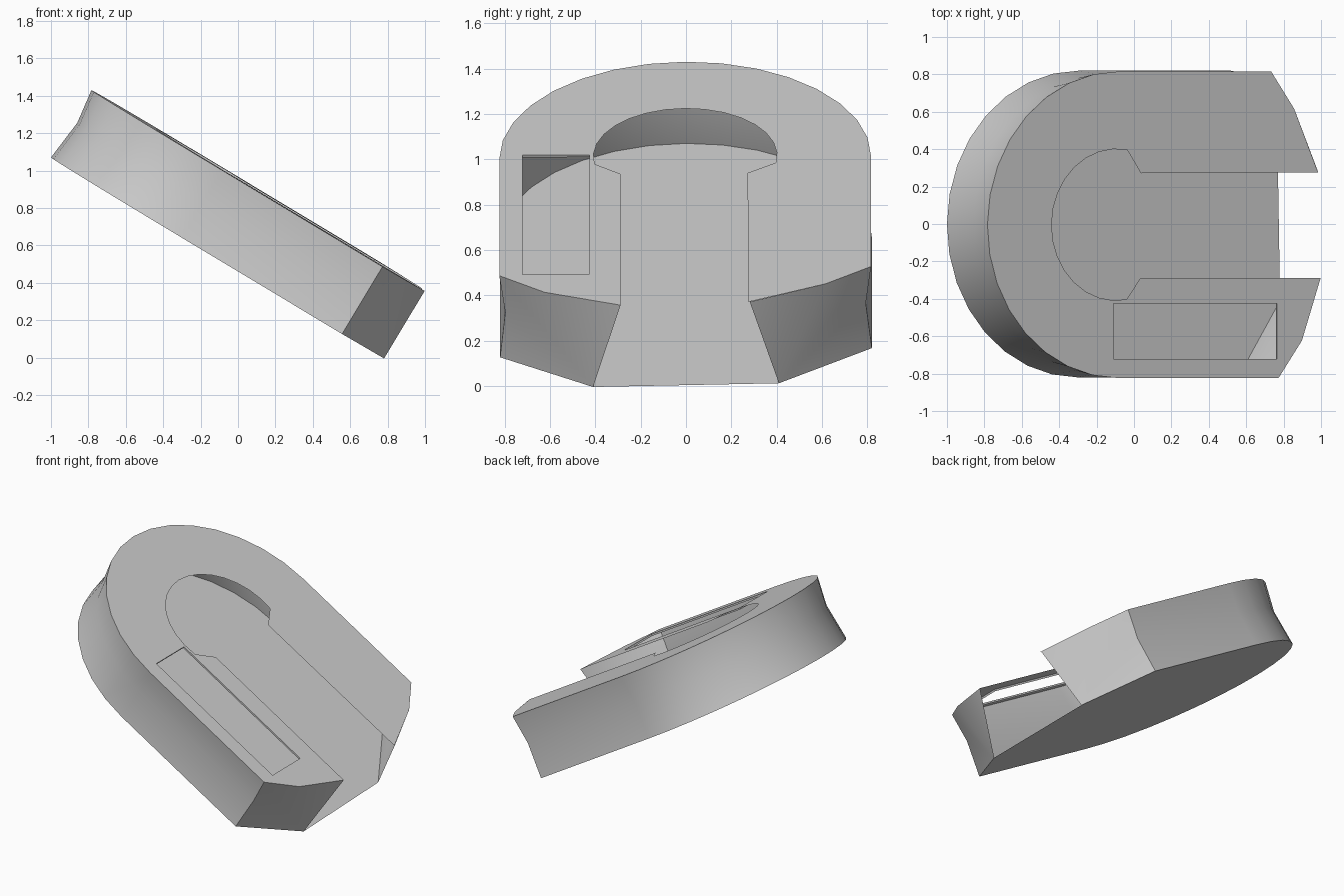
import bpy, bmesh
from math import sin, cos, pi, radians, atan2
from mathutils import Matrix, Vector

cube = bpy.data.objects.get("Cube")
if cube:
    bpy.data.objects.remove(cube, do_unlink=True)

grey = bpy.data.materials.new("plain grey")
grey.use_nodes = True
grey.diffuse_color = (0.6, 0.6, 0.6, 1)
grey.node_tree.nodes["Principled BSDF"].inputs["Base Color"].default_value = (0.6, 0.6, 0.6, 1)

R = 0.82        # half width and radius of the rounded end
T = 0.42        # height of the hollow case
INSET = 0.025   # pinch of the wall at mid height
CENTRE = Vector((1.2, 0, T / 2))

# Case is modelled flat (x along the slope), then tilted and slightly rolled
TILT = (Matrix.Translation((-1, 0, 1.07)) @ Matrix.Rotation(radians(31), 4, 'Y')
        @ Matrix.Rotation(radians(0.5), 4, 'X'))

# Slope positions of outer corner, kink and inner tip of each prong
FRONT = (1.82, 1.965, 2.08)
BACK = (1.765, 1.91, 2.06)


def finish(name, bm, smooth=False):
    """Turn faces outward, tilt the part and make it an object."""
    bm.normal_update()
    for f in bm.faces:
        if f.normal.dot(f.calc_center_median() - CENTRE) < 0:
            f.normal_flip()
    bm.transform(TILT)
    mesh = bpy.data.meshes.new(name)
    bm.to_mesh(mesh)
    bm.free()
    mesh.materials.append(grey)
    obj = bpy.data.objects.new(name, mesh)
    bpy.context.collection.objects.link(obj)
    if smooth:
        bpy.ops.object.select_all(action='DESELECT')
        obj.select_set(True)
        bpy.context.view_layer.objects.active = obj
        bpy.ops.object.shade_smooth_by_angle(angle=radians(30))


def outline(r):
    """Rounded outline from the front corner round to the back corner."""
    arc = [(R - r * sin(pi * i / 16), -r * cos(pi * i / 16)) for i in range(17)]
    return [(FRONT[0], -r)] + arc + [(BACK[0], r)]


def loop(bm, points, z):
    """Closed loop of edges."""
    vs = [bm.verts.new((x, y, z)) for x, y in points]
    return [bm.edges.new((vs[i - 1], vs[i])) for i in range(len(vs))]


# Top plate with a keyhole slot and a rectangular window
key_r, key_c = 0.405, 0.805
flare = atan2(0.4, 0.065)
keyhole = [(key_c - key_r * cos(a), key_r * sin(a))
           for a in ((pi - flare) * (1 - i / 8) for i in range(17))]
plate = (outline(R) + [(BACK[1], 0.62), (BACK[2], 0.28), (0.956, 0.275)] + keyhole
         + [(0.956, -0.285), (FRONT[2], -0.285), (FRONT[1], -0.62)])
window = [(0.79, -0.717), (1.81, -0.717), (1.81, -0.422), (0.79, -0.422)]
bm = bmesh.new()
edges = loop(bm, plate, T) + loop(bm, window, T)
bmesh.ops.triangle_fill(bm, use_beauty=True, edges=edges, normal=(0, 0, 1))
finish("top_plate", bm)

# Thin lip around the window
bm = bmesh.new()
for i in range(4):
    a, b = window[i - 1], window[i]
    bm.faces.new([bm.verts.new(p) for p in
                  ((*a, T), (*b, T), (*b, T - 0.012), (*a, T - 0.012))])
finish("window_lip", bm)

# Solid base plate
bm = bmesh.new()
base = outline(R) + [(BACK[2], 0.41), (FRONT[2], -0.41)]
bm.faces.new([bm.verts.new((x, y, 0)) for x, y in base])
finish("base_plate", bm)

# Pinched side wall
bm = bmesh.new()
rows = [[bm.verts.new((x, y, z)) for x, y in outline(r)]
        for r, z in ((R, 0), (R - INSET, T * 0.55), (R, T))]
for low, high in zip(rows, rows[1:]):
    for i in range(len(low) - 1):
        bm.faces.new((low[i], low[i + 1], high[i + 1], high[i]))
finish("side_wall", bm, smooth=True)

# Slanted end caps of the two prongs
for name, side, (corner, kink, tip) in (("front_end_cap", -1, FRONT), ("back_end_cap", 1, BACK)):
    bm = bmesh.new()
    foot = bm.verts.new((tip, side * 0.41, 0))
    rim = [bm.verts.new((x, side * y, z)) for x, y, z in
           ((corner, R, 0), (corner, R - INSET, T * 0.55), (corner, R, T),
            (kink, 0.62, T), (tip, 0.285, T))]
    for a, b in zip(rim, rim[1:]):
        bm.faces.new((foot, a, b))
    finish(name, bm, smooth=True)
